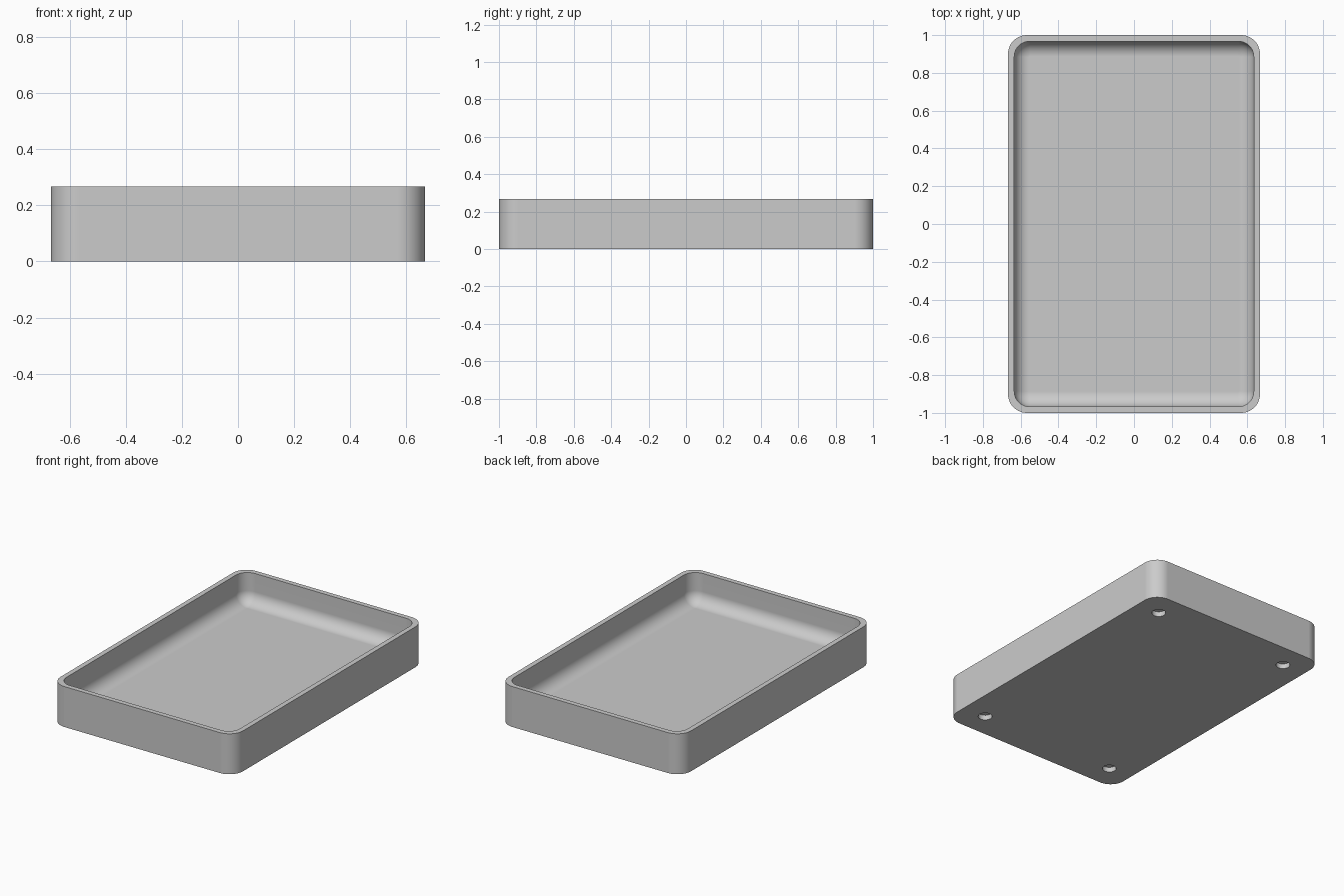
import bpy, bmesh
from math import sin, cos, pi, radians
from mathutils import Matrix

old = bpy.data.objects.get("Cube")
if old:
    bpy.data.objects.remove(old, do_unlink=True)

HALF_X, HALF_Y, HEIGHT = 0.667, 1.0, 0.267
WALL, FLOOR = 0.033, 0.067
OUTER_R, INNER_R, FILLET = 0.1, 0.082, 0.08
CORNER_STEPS, FILLET_STEPS = 12, 10

# Single grey plastic
grey = bpy.data.materials.new("light_grey")
grey.use_nodes = True
colour = (0.6, 0.6, 0.6, 1)
grey.diffuse_color = colour
grey.node_tree.nodes["Principled BSDF"].inputs["Base Color"].default_value = colour


def make_object(name, bm):
    bmesh.ops.recalc_face_normals(bm, faces=bm.faces)
    mesh = bpy.data.meshes.new(name)
    bm.to_mesh(mesh)
    bm.free()
    mesh.materials.append(grey)
    obj = bpy.data.objects.new(name, mesh)
    bpy.context.collection.objects.link(obj)
    return obj


def rounded_ring(bm, inset, radius, z):
    """Ring of vertices around a rounded rectangle."""
    cx, cy = HALF_X - inset - radius, HALF_Y - inset - radius
    ring = []
    for i, (sx, sy) in enumerate(((1, 1), (-1, 1), (-1, -1), (1, -1))):
        for k in range(CORNER_STEPS + 1):
            a = pi / 2 * (i + k / CORNER_STEPS)
            ring.append(bm.verts.new((sx * cx + radius * cos(a),
                                      sy * cy + radius * sin(a), z)))
    return ring


# Tray shell: outer wall, flat rim, inner wall, rounded fillet, floor
bm = bmesh.new()
rings = [rounded_ring(bm, 0, OUTER_R, 0),
         rounded_ring(bm, 0, OUTER_R, HEIGHT),
         rounded_ring(bm, WALL, INNER_R, HEIGHT)]
for k in range(FILLET_STEPS + 1):
    a = pi / 2 * k / FILLET_STEPS
    step = FILLET * (1 - cos(a))
    rings.append(rounded_ring(bm, WALL + step, INNER_R - step,
                              FLOOR + FILLET * (1 - sin(a))))
for low, high in zip(rings, rings[1:]):
    for j in range(len(low)):
        n = (j + 1) % len(low)
        bm.faces.new((low[j], low[n], high[n], high[j]))
bm.faces.new(rings[0])
bm.faces.new(rings[-1])
tray = make_object("tray", bm)

# Four shallow round recesses in the underside
bm = bmesh.new()
for sx in (-1, 1):
    for sy in (-1, 1):
        bmesh.ops.create_cone(bm, cap_ends=True, segments=32,
                              radius1=0.043, radius2=0.043, depth=0.066,
                              matrix=Matrix.Translation((sx * 0.5, sy * 0.833, 0)))
cutter = make_object("recess_cutter", bm)
cutter.hide_render = True

bpy.ops.object.select_all(action="DESELECT")
bpy.context.view_layer.objects.active = tray
tray.select_set(True)
cut = tray.modifiers.new("recesses", "BOOLEAN")
cut.operation = "DIFFERENCE"
cut.solver = "EXACT"
cut.object = cutter
bpy.ops.object.modifier_apply(modifier=cut.name)
bpy.data.objects.remove(cutter, do_unlink=True)

# Smooth curves with crisp rim and base edges
bpy.ops.object.shade_smooth_by_angle(angle=radians(35))
weighted = tray.modifiers.new("flat_normals", "WEIGHTED_NORMAL")
weighted.keep_sharp = True
